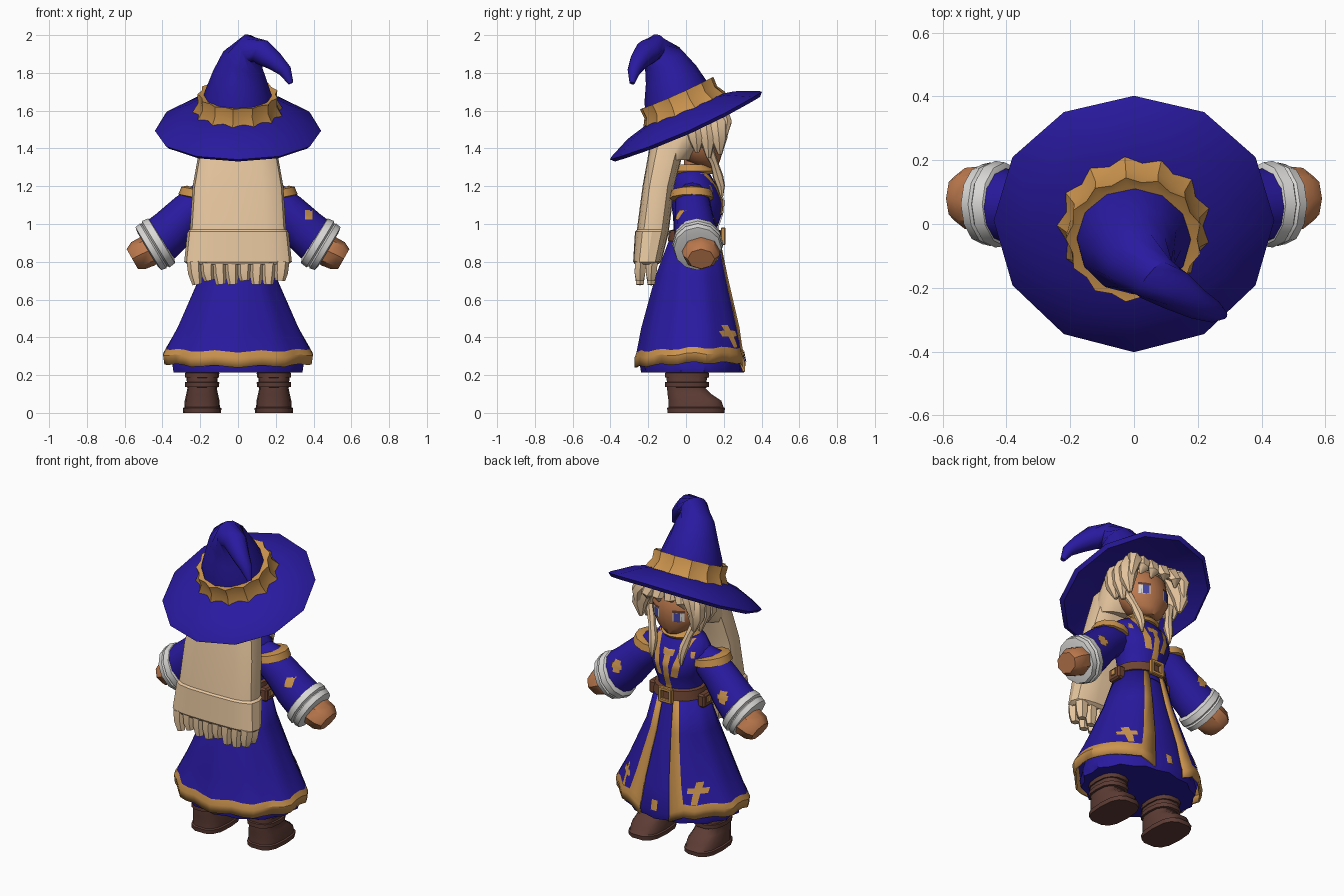
import bpy, bmesh
from math import sin, cos, pi, radians
from mathutils import Vector, Matrix
from mathutils.bvhtree import BVHTree

if "Cube" in bpy.data.objects:
    bpy.data.objects.remove(bpy.data.objects["Cube"])


def material(name, r, g, b):
    m = bpy.data.materials.new(name)
    m.use_nodes = True
    m.diffuse_color = (r, g, b, 1)
    m.node_tree.nodes["Principled BSDF"].inputs["Base Color"].default_value = (r, g, b, 1)
    return m


BLUE = material("robe blue", 0.022, 0.01, 0.35)
GOLD = material("gold trim", 0.59, 0.29, 0.075)
HAIR = material("pale hair", 0.83, 0.59, 0.36)
SKIN = material("tan skin", 0.5, 0.19, 0.075)
BOOT = material("dark leather", 0.11, 0.045, 0.035)
BELT = material("belt leather", 0.16, 0.06, 0.032)
WHITE = material("cuff white", 0.7, 0.69, 0.68)
IRIS = material("eye blue", 0.06, 0.06, 0.4)


def finish(name, bm, mats, angle=40):
    bmesh.ops.recalc_face_normals(bm, faces=bm.faces)
    me = bpy.data.meshes.new(name)
    bm.to_mesh(me)
    bm.free()
    ob = bpy.data.objects.new(name, me)
    bpy.context.collection.objects.link(ob)
    for m in mats:
        me.materials.append(m)
    bpy.ops.object.select_all(action="DESELECT")
    ob.select_set(True)
    bpy.context.view_layer.objects.active = ob
    bpy.ops.object.shade_smooth_by_angle(angle=radians(angle))
    return ob


def loft(name, rings, mats, closed=True, caps=True, rule=None, angle=40):
    """Skin a list of point rings; rule(row, column) picks the material."""
    bm = bmesh.new()
    rows = [[bm.verts.new(p) for p in ring] for ring in rings]
    n = len(rows[0])
    for i in range(len(rows) - 1):
        for j in range(n if closed else n - 1):
            k = (j + 1) % n
            f = bm.faces.new((rows[i][j], rows[i][k], rows[i + 1][k], rows[i + 1][j]))
            f.material_index = rule(i, j) if rule else 0
    if closed and caps:
        bm.faces.new(rows[0])
        bm.faces.new(rows[-1])
    return finish(name, bm, mats, angle)


def oval(z, rx, ry, cy=0, cx=0, n=16, p=1.0, wave=0):
    """Horizontal ring; p below one makes it boxy, wave pleats it."""
    pts = []
    for j in range(n):
        c, s = cos(2 * pi * j / n), sin(2 * pi * j / n)
        w = 1 + (wave if j % 2 else -wave)
        pts.append((cx + rx * w * abs(c) ** p * (1 if c > 0 else -1),
                    cy + ry * w * abs(s) ** p * (1 if s > 0 else -1), z))
    return pts


def sweep(name, path, mat, n=10, squash=1.0):
    """Tube along (x, y, z, radius) points."""
    pts = [Vector(p[:3]) for p in path]
    rings = []
    for i, p in enumerate(pts):
        t = (pts[min(i + 1, len(pts) - 1)] - pts[max(i - 1, 0)]).normalized()
        a = t.cross(Vector((0, 1, 0))).normalized()
        b = a.cross(t)
        r = path[i][3]
        rings.append([p + a * r * cos(2 * pi * j / n) + b * r * squash * sin(2 * pi * j / n)
                      for j in range(n)])
    return loft(name, rings, [mat])


def plate(name, target, center, w, h, mat, side=1, lean=0, lift=0.006, n=6):
    """Thin decal draped along y onto the target's surface."""
    tm = target.data
    tree = BVHTree.FromPolygons([v.co for v in tm.vertices], [p.vertices for p in tm.polygons])
    rows = []
    for i in range(n + 1):
        row = []
        for j in range(3):
            v = h * (i / n - 0.5)
            x, z = center[0] + w * (j / 2 - 0.5) + lean * v, center[1] + v
            hit = tree.ray_cast(Vector((x, side, z)), Vector((0, -side, 0)))[0]
            if hit:
                row.append(hit + Vector((0, side * lift, 0)))
        if len(row) == 3:
            rows.append(row)
    if len(rows) > 1:
        return loft(name, rows, [mat], closed=False)


# Hat: tilted brim with drooping sides, and a pleated band
tilt = Matrix.Translation((0, 0, 1.52)) @ Matrix.Rotation(radians(24), 4, "X")


def hat_ring(r, z, n, cy=0, wave=0):
    return [tilt @ Vector((x, y, h - 0.15 * x * x)) for x, y, h in oval(z, r, r, cy, n=n, wave=wave)]


loft("hat_brim", [hat_ring(r, z, 12) for r, z in
     ((0.18, 0.055), (0.3, 0.035), (0.42, -0.02), (0.44, 0.0), (0.43, 0.01), (0.31, 0.062), (0.19, 0.09))],
     [BLUE])
loft("hat_band", [hat_ring(r, z, 26, 0.025, w) for r, z, w in
     ((0.19, 0.07, 0.03), (0.23, 0.076, 0.05), (0.208, 0.125, 0.02), (0.206, 0.178, 0.04),
      (0.18, 0.17, 0.03))], [GOLD], angle=25)
# Crown with its curled tip
sweep("hat_crown", [(0, -0.02, 1.59, 0.19), (0, -0.05, 1.69, 0.178), (0.008, -0.08, 1.79, 0.142),
                    (0.025, -0.12, 1.87, 0.112), (0.065, -0.17, 1.93, 0.078),
                    (0.125, -0.205, 1.91, 0.068), (0.195, -0.25, 1.86, 0.05),
                    (0.25, -0.275, 1.81, 0.035), (0.28, -0.285, 1.745, 0.014)], BLUE, n=12)

# Head, neck and eyes
head = loft("head", [oval(z, rx, ry, cy, n=20) for z, rx, ry, cy in
            ((1.3, 0.045, 0.045, 0.12), (1.335, 0.11, 0.09, 0.09), (1.4, 0.152, 0.13, 0.07),
             (1.46, 0.158, 0.135, 0.065), (1.54, 0.145, 0.125, 0.06), (1.6, 0.08, 0.08, 0.05))],
            [SKIN], angle=60)
loft("neck", [oval(z, 0.05, 0.05, 0.04) for z in (1.24, 1.36)], [SKIN])
for s, side in ((1, "left"), (-1, "right")):
    plate(side + "_eye_white", head, (s * 0.076, 1.425), 0.06, 0.055, WHITE, lift=0.003)
    plate(side + "_iris", head, (s * 0.07, 1.425), 0.036, 0.055, IRIS, lift=0.006)
    plate(side + "_brow", head, (s * 0.076, 1.46), 0.065, 0.014, BOOT, lift=0.005)

# Hair: cap, long back panel and ragged ends
loft("hair_cap", [oval(z, rx, ry, cy) for z, rx, ry, cy in
     ((1.62, 0.1, 0.1, 0), (1.56, 0.185, 0.165, 0.01), (1.46, 0.21, 0.16, -0.015),
      (1.34, 0.2, 0.11, -0.085))], [HAIR])
loft("hair_back", [oval(z, rx, ry, cy, p=0.6) for z, rx, ry, cy in
     ((1.48, 0.19, 0.1, -0.08), (1.34, 0.215, 0.09, -0.115), (1.2, 0.24, 0.085, -0.145),
      (0.97, 0.255, 0.085, -0.175), (0.96, 0.268, 0.09, -0.18), (0.8, 0.285, 0.075, -0.205),
      (0.785, 0.265, 0.06, -0.21))], [HAIR], angle=30)
for i in range(8):
    x = (i - 3.5) * 0.066
    low = 0.68 + 0.02 * (i % 3 == 1)
    for y in (-0.24, -0.18):
        sweep("hair_end", [(x, y, 0.8, 0.041), (x * 0.98, y - 0.004, 0.74, 0.038),
                           (x * 0.95 + 0.004, y - 0.004, low, 0.026)], HAIR, n=6, squash=0.85)

# Parted fringe, side locks and front braids
for x, low in ((-0.15, 1.42), (-0.1, 1.5), (-0.035, 1.52), (0.035, 1.5), (0.095, 1.5), (0.15, 1.42)):
    sweep("fringe_lock", [(x * 0.8, 0.12, 1.62, 0.045), (x * 1.05, 0.2, 1.58, 0.05),
                          (x * 1.2, 0.22, 1.54, 0.036), (x * 1.3, 0.2, low, 0.006)],
          HAIR, n=6, squash=0.7)
for s, side in ((1, "left"), (-1, "right")):
    for y, low in ((0.16, 1.37), (0.1, 1.35), (0.04, 1.38)):
        sweep(side + "_side_lock", [(s * 0.14, y - 0.02, 1.6, 0.045), (s * 0.18, y + 0.005, 1.52, 0.058),
                                    (s * 0.192, y + 0.015, 1.45, 0.045), (s * 0.18, y + 0.02, low, 0.012)],
              HAIR, n=7)
    sweep(side + "_braid", [(s * 0.16, 0.11, 1.42, 0.03), (s * 0.125, 0.15, 1.32, 0.022),
                            (s * 0.105, 0.17, 1.25, 0.028), (s * 0.1, 0.185, 1.2, 0.022),
                            (s * 0.1, 0.19, 1.14, 0.006)], HAIR, n=7)

# Torso, collar and chest trim
torso = loft("torso", [oval(z, rx, ry, cy, n=20) for z, rx, ry, cy in
             ((0.88, 0.15, 0.125, 0.045), (0.98, 0.13, 0.115, 0.05), (1.05, 0.15, 0.13, 0.06),
              (1.12, 0.175, 0.14, 0.06), (1.2, 0.19, 0.12, 0.045), (1.26, 0.15, 0.095, 0.035),
              (1.3, 0.07, 0.065, 0.04))], [BLUE])
loft("collar", [oval(z, r, r, 0.04) for z, r in
     ((1.265, 0.105), (1.28, 0.115), (1.315, 0.08), (1.31, 0.068))], [GOLD])
for s in (1, -1):
    plate("chest_strap", torso, (s * 0.075, 1.16), 0.04, 0.22, GOLD, lean=s * 0.25, n=14)
plate("chest_bar", torso, (0, 1.19), 0.3, 0.035, GOLD, lift=0.008)
plate("front_seam", torso, (0, 1.07), 0.04, 0.22, GOLD, n=12)

# Underskirt and open coat with gold edges and hem
under = loft("underskirt", [oval(z, rx, ry, cy, n=28, wave=w) for z, rx, ry, cy, w in
             ((0.92, 0.14, 0.115, 0.04, 0), (0.7, 0.19, 0.175, 0.04, 0), (0.4, 0.31, 0.25, 0.035, 0.01),
              (0.26, 0.35, 0.275, 0.035, 0.02), (0.215, 0.34, 0.265, 0.035, 0.03))], [BLUE])
edge, strip, cols = 0.26, 0.23, 32
angles = [edge] + [edge + strip + (2 * pi - 2 * edge - 2 * strip) * k / cols
                   for k in range(cols + 1)] + [2 * pi - edge]


def hem_drop(t):
    """The back hem hangs a little lower and the front corners come to points."""
    return 0.045 if cos(t) > 0.95 else 0.02 * max(0, -cos(t)) + 0.006 * cos(10 * t)


coat_rings = []
for z, rx, ry, cy, w in ((0.94, 0.145, 0.13, 0.05, 0), (0.72, 0.205, 0.195, 0.035, 0.015),
                         (0.45, 0.325, 0.264, 0.033, 0.022), (0.345, 0.385, 0.288, 0.032, 0.022),
                         (0.315, 0.402, 0.297, 0.03, 0.022), (0.265, 0.395, 0.297, 0.03, 0.022)):
    coat_rings.append([(rx * (1 + w * cos(10 * t)) * sin(t), cy + ry * (1 + w * cos(10 * t)) * cos(t),
                        z - (hem_drop(t) if z < 0.4 else 0)) for t in angles])
coat = loft("coat_skirt", coat_rings, [BLUE, GOLD], closed=False, angle=30,
            rule=lambda i, j: int(i >= 3 or j in (0, cols + 1)))
solid = coat.modifiers.new("cloth_thickness", "SOLIDIFY")
solid.thickness = 0.012
for s in (1, -1):
    plate("hem_cross_upright", coat, (s * 0.24, 0.405), 0.03, 0.12, GOLD)
    plate("hem_cross_bar", coat, (s * 0.24, 0.42), 0.09, 0.03, GOLD, lift=0.008)
plate("underskirt_motif", under, (0, 0.3), 0.04, 0.06, GOLD)

# Belt, buckle and pouches
loft("belt", [oval(z, rx, ry, 0.05, n=20) for z, rx, ry in
     ((0.905, 0.14, 0.125), (0.91, 0.16, 0.146), (0.965, 0.15, 0.14), (0.97, 0.13, 0.12))], [BELT])


def box(name, center, size, mat):
    bm = bmesh.new()
    bmesh.ops.create_cube(bm, size=1, matrix=Matrix.Translation(center) @ Matrix.Diagonal((*size, 1)))
    bmesh.ops.bevel(bm, geom=bm.edges[:], offset=min(size) * 0.2, segments=1, affect="EDGES")
    return finish(name, bm, [mat], 30)


for z in (0.9, 0.97):
    box("buckle_bar", (0, 0.197, z), (0.09, 0.025, 0.022), GOLD)
for x in (-0.035, 0.035):
    box("buckle_post", (x, 0.197, 0.935), (0.022, 0.025, 0.085), GOLD)
for s, side in ((1, "left"), (-1, "right")):
    box(side + "_pouch", (s * 0.165, 0.05, 0.9), (0.05, 0.09, 0.08), BELT)
    box(side + "_pouch_clasp", (s * 0.19, 0.05, 0.905), (0.012, 0.035, 0.035), GOLD)

# Arms and boots on both sides
for s, side in ((1, "left"), (-1, "right")):
    sleeve = sweep(side + "_sleeve", [(s * 0.11, 0.035, 1.16, 0.075), (s * 0.19, 0.035, 1.12, 0.098),
                                      (s * 0.26, 0.04, 1.065, 0.104), (s * 0.35, 0.05, 0.97, 0.118),
                                      (s * 0.43, 0.06, 0.9, 0.125)], BLUE, n=12, squash=0.95)
    sweep(side + "_shoulder_band", [(s * x, 0.03, z, r) for x, z, r in
          ((0.193, 1.178, 0.08), (0.194, 1.175, 0.108), (0.202, 1.135, 0.116), (0.203, 1.13, 0.08))],
          GOLD, n=12)
    sweep(side + "_cuff", [(s * x, 0.062, z, r) for x, z, r in
          ((0.395, 0.917, 0.115), (0.405, 0.911, 0.138), (0.435, 0.893, 0.143), (0.443, 0.888, 0.13),
           (0.45, 0.884, 0.138), (0.475, 0.869, 0.132), (0.48, 0.866, 0.1))], WHITE, n=12, squash=0.95)
    sweep(side + "_hand", [(s * x, 0.08, z, r) for x, z, r in
          ((0.43, 0.885, 0.075), (0.48, 0.855, 0.084), (0.53, 0.832, 0.08), (0.56, 0.815, 0.06))],
          SKIN, n=8, squash=1.2)
    plate(side + "_sleeve_motif", sleeve, (s * 0.36, 1.0), 0.045, 0.07, GOLD)
    plate(side + "_sleeve_motif_bar", sleeve, (s * 0.36, 1.0), 0.07, 0.03, GOLD, lift=0.008)
    loft(side + "_boot", [oval(z, rx, ry, cy, s * 0.19, 14, 0.7) for z, rx, ry, cy in
         ((0, 0.1, 0.153, 0.053), (0.025, 0.102, 0.156, 0.053), (0.03, 0.094, 0.148, 0.053),
          (0.065, 0.092, 0.142, 0.047), (0.1, 0.084, 0.118, 0.018), (0.13, 0.078, 0.104, 0.002),
          (0.2, 0.084, 0.11, 0.005), (0.3, 0.08, 0.1, 0.005))], [BOOT])
    for z0 in (0.135, 0.185):
        loft(side + "_boot_strap", [oval(z0 + dz, 0.078 + d, 0.106 + d, 0.005, s * 0.19, 14, 0.8)
             for dz, d in ((0, 0), (0.003, 0.012), (0.027, 0.013), (0.03, 0))], [BOOT])
    if s > 0:
        plate("left_sleeve_back_motif", sleeve, (0.375, 1.05), 0.04, 0.05, GOLD, side=-1)
